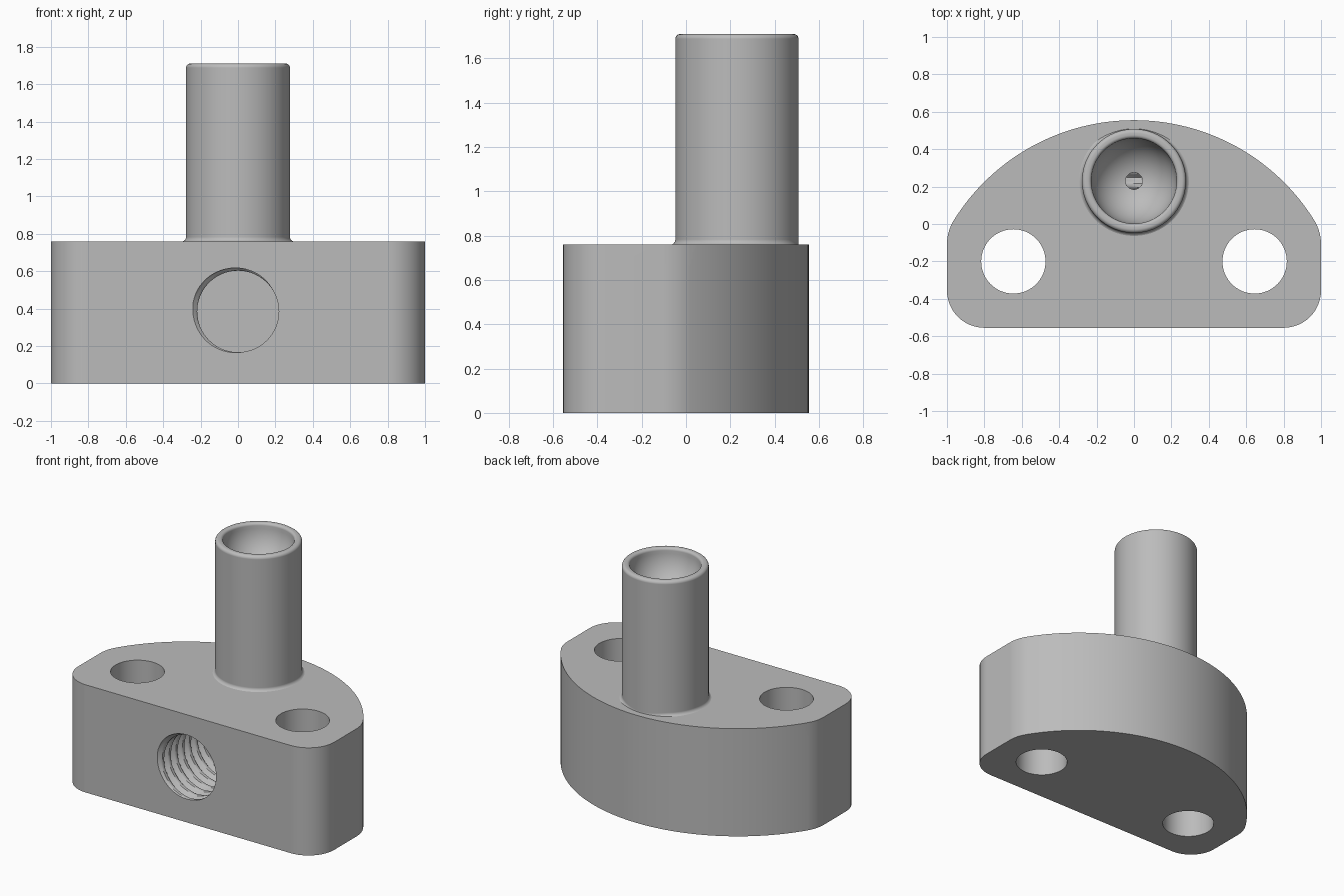
import bpy, bmesh
from math import sin, cos, pi, sqrt, atan2
from mathutils import Vector

if "Cube" in bpy.data.objects:
    bpy.data.objects.remove(bpy.data.objects["Cube"])

HEIGHT, BACK, FRONT, FILLET = 0.76, 0.555, -0.555, 0.1
ARC_R = 1.135                      # radius of the curved back
ARC_Y = BACK - ARC_R
TUBE_Y, TUBE_R, TUBE_TOP = 0.23, 0.278, 1.71

grey = bpy.data.materials.new("plain_grey")
grey.use_nodes = True
grey.diffuse_color = (0.5, 0.5, 0.5, 1)
grey.node_tree.nodes["Principled BSDF"].inputs["Base Color"].default_value = (0.5, 0.5, 0.5, 1)


def make_object(name, bm):
    bmesh.ops.recalc_face_normals(bm, faces=bm.faces)
    mesh = bpy.data.meshes.new(name)
    bm.to_mesh(mesh)
    bm.free()
    mesh.materials.append(grey)
    obj = bpy.data.objects.new(name, mesh)
    bpy.context.collection.objects.link(obj)
    return obj


def activate(obj):
    bpy.ops.object.select_all(action='DESELECT')
    obj.select_set(True)
    bpy.context.view_layer.objects.active = obj


def skin(rings, closed=False):
    """Join equal rings of points into a solid; end caps unless closed."""
    bm = bmesh.new()
    rows = [[bm.verts.new(p) for p in ring] for ring in rings]
    n = len(rows[0])
    pairs = list(zip(rows, rows[1:]))
    if closed:
        pairs.append((rows[-1], rows[0]))
    else:
        bm.faces.new(rows[0])
        bm.faces.new(rows[-1])
    for a, b in pairs:
        for i in range(n):
            j = (i + 1) % n
            bm.faces.new((a[i], a[j], b[j], b[i]))
    return bm


def circle(r, x, y, z, n=64):
    return [Vector((x + r * cos(2 * pi * i / n), y + r * sin(2 * pi * i / n), z)) for i in range(n)]


def cylinder(name, r, x, y, z0, z1):
    return make_object(name, skin([circle(r, x, y, z0), circle(r, x, y, z1)]))


# Body outline, right half of the loop from front to back
def half_outline():
    pts = []
    for i in range(13):                                   # front corner
        a = -pi / 2 + pi / 2 * i / 12
        pts.append((0.8 + 0.2 * cos(a), FRONT + 0.2 + 0.2 * sin(a)))
    end = Vector((0.965, ARC_Y + sqrt(ARC_R ** 2 - 0.965 ** 2)))
    start, ctrl = Vector((1, -0.11)), Vector((1, -0.042))
    for i in range(8):                                    # soft side corner
        t = i / 8
        p = start * (1 - t) ** 2 + ctrl * 2 * t * (1 - t) + end * t * t
        pts.append((p.x, p.y))
    a0 = atan2(end.y - ARC_Y, end.x)
    for i in range(33):                                   # curved back
        a = a0 + (pi / 2 - a0) * i / 32
        pts.append((ARC_R * cos(a), ARC_Y + ARC_R * sin(a)))
    return pts


half = half_outline()
outline = half + [(-x, y) for x, y in reversed(half[:-1])]
bm = skin([[Vector((x, y, z)) for x, y in outline] for z in (0, HEIGHT)])
top_edges = [e for e in bm.edges if all(v.co.z > HEIGHT - 0.01 for v in e.verts)]
bmesh.ops.bevel(bm, geom=top_edges, offset=FILLET, segments=8, profile=0.5, affect='EDGES')
body = make_object("body", bm)

# Threaded side port: helical groove around a bore
PITCH, BORE, GROOVE, PORT_Z = 0.075, 0.218, 0.027, 0.385


def thread_radius(y, a):
    t = ((y - FRONT) / PITCH + (a - 2.7) / (2 * pi)) % 1
    ridge = 1 - abs(2 * t - 1)                            # triangular wave
    return BORE + GROOVE * max(0, min(1, 1.6 * (1 - ridge) - 0.5))


rings = []
y = FRONT - PITCH
while y < 0.3:
    ring = []
    for i in range(64):
        a = 2 * pi * i / 64
        r = thread_radius(y, a)
        ring.append(Vector((r * cos(a), y, PORT_Z + r * sin(a))))
    rings.append(ring)
    y += PITCH / 10

cutters = [
    make_object("thread_cutter", skin(rings)),
    cylinder("passage_cutter", 0.045, 0, TUBE_Y, 0.4, 1),
]
for side, x in (("left", 0.645), ("right", -0.645)):
    cutters.append(cylinder(side + "_hole_cutter", 0.172, x, -0.2, -0.1, 1))

activate(body)
for cutter in cutters:
    cutter.hide_render = True
    mod = body.modifiers.new(cutter.name, 'BOOLEAN')
    mod.operation, mod.solver, mod.object = 'DIFFERENCE', 'EXACT', cutter
    bpy.ops.object.modifier_apply(modifier=mod.name)
for cutter in cutters:
    bpy.data.objects.remove(cutter)


# Tube: lathed profile with flared foot, rounded rim, bowl and small passage
def surface_drop(p):
    """How far the body's rounded edge lies below its flat top at p."""
    d = ARC_R - Vector((p.x, p.y - ARC_Y)).length
    k = min(FILLET, max(0, FILLET - d))
    return FILLET - sqrt(FILLET ** 2 - k * k)


profile = [(0.045, 0.67), (0.26, 0.67)]
FOOT = 0.025
for i in range(7):                                        # flared foot
    a = pi / 2 * i / 6
    profile.append((TUBE_R + FOOT * (1 - sin(a)), HEIGHT - 0.002 + FOOT * (1 - cos(a))))
for i in range(7):                                        # outer rim
    a = pi / 2 * i / 6
    profile.append((TUBE_R - 0.022 * (1 - cos(a)), TUBE_TOP - 0.022 * (1 - sin(a))))
BOWL = 0.228
for i in range(5):                                        # inner rim
    a = pi / 2 * i / 4
    profile.append((BOWL + 0.018 * (1 - sin(a)), TUBE_TOP - 0.018 * (1 - cos(a))))
for i in range(1, 17):                                    # bowl
    a = 1.372 * i / 16
    profile.append((BOWL * cos(a), TUBE_TOP - 0.018 - 0.24 * sin(a)))

rings = []
for r, z in profile:
    ring = circle(r, 0, TUBE_Y, z, 96)
    if HEIGHT - 0.01 < z < 0.8:
        for p in ring:
            p.z -= surface_drop(p)
    rings.append(ring)
tube = make_object("tube", skin(rings, closed=True))

# Smooth shading with crisp edges
for obj in (body, tube):
    activate(obj)
    bpy.ops.object.shade_smooth_by_angle(angle=0.55)
    mod = obj.modifiers.new("even_shading", 'WEIGHTED_NORMAL')
    mod.keep_sharp = True
